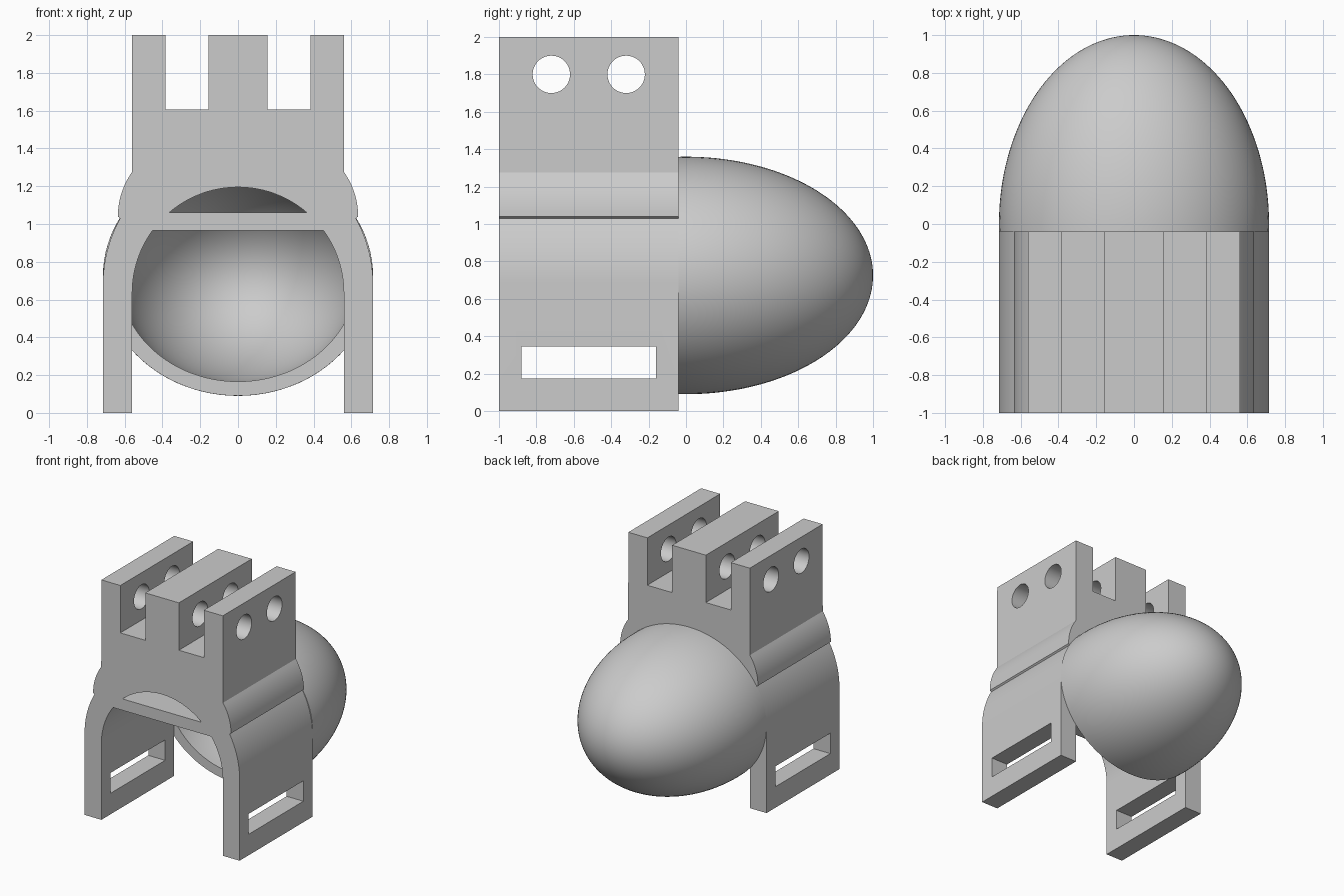
import bpy, bmesh
from math import sin, cos, asin, pi, radians, sqrt
from mathutils import Matrix

cube = bpy.data.objects.get("Cube")
if cube:
    bpy.data.objects.remove(cube, do_unlink=True)

grey = bpy.data.materials.new("plain grey")
grey.use_nodes = True
grey.diffuse_color = (0.6, 0.6, 0.6, 1)
grey.node_tree.nodes["Principled BSDF"].inputs["Base Color"].default_value = (0.6, 0.6, 0.6, 1)

FRONT, BACK = -1.0, -0.04


def to_object(name, bm):
    bmesh.ops.recalc_face_normals(bm, faces=bm.faces)
    mesh = bpy.data.meshes.new(name)
    bm.to_mesh(mesh)
    bm.free()
    mesh.materials.append(grey)
    obj = bpy.data.objects.new(name, mesh)
    bpy.context.collection.objects.link(obj)
    return obj


def prism(name, points, y0, y1):
    """Extrude an x-z outline along y."""
    bm = bmesh.new()
    face = bm.faces.new([bm.verts.new((x, y0, z)) for x, z in points])
    out = bmesh.ops.extrude_face_region(bm, geom=[face])
    moved = [v for v in out["geom"] if isinstance(v, bmesh.types.BMVert)]
    bmesh.ops.translate(bm, verts=moved, vec=(0, y1 - y0, 0))
    return to_object(name, bm)


def arc(cx, cz, r, a0, a1, n):
    return [(cx + r * cos(a0 + (a1 - a0) * i / n), cz + r * sin(a0 + (a1 - a0) * i / n))
            for i in range(n + 1)]


def activate(obj):
    bpy.ops.object.select_all(action="DESELECT")
    obj.select_set(True)
    bpy.context.view_layer.objects.active = obj


def cut(target, cutter):
    cutter.hide_render = True
    mod = target.modifiers.new("cut", "BOOLEAN")
    mod.operation, mod.solver, mod.object = "DIFFERENCE", "EXACT", cutter
    activate(target)
    bpy.ops.object.modifier_apply(modifier=mod.name)
    bpy.data.objects.remove(cutter, do_unlink=True)


# Bracket outline, right half from crown to arch, then mirrored
ARCH_R, ARCH_Z = 0.56, 0.635
BAR_LOW, BAR_HIGH = 0.965, 1.06
half = [(0.155, 1.605), (0.385, 1.605), (0.385, 2), (0.56, 2)]
half.insert(0, (0.155, 2))
half += arc(0.23, 1.04, 0.406, asin(0.235 / 0.406), 0, 10)
half += arc(0, 0.68, 0.715, asin(0.35 / 0.715), 0, 16)
half += [(0.715, 0), (0.56, 0)]
half += arc(0, ARCH_Z, ARCH_R, 0, asin((BAR_LOW - ARCH_Z) / ARCH_R), 16)
outline = half + [(-x, z) for x, z in reversed(half)]
bracket = prism("strap_bracket", outline, FRONT, BACK)

# Arched window above the cross bar
a = asin((BAR_HIGH - ARCH_Z) / ARCH_R)
cut(bracket, prism("window_cutter", arc(0, ARCH_Z, ARCH_R, a, pi - a, 24), FRONT - 0.1, BACK + 0.1))

# Strap slits through both legs
slit = [(-1, 0.175), (1, 0.175), (1, 0.345), (-1, 0.345)]
cut(bracket, prism("slit_cutter", slit, -0.88, -0.16))

# Bolt holes through the three lugs
for y in (-0.72, -0.32):
    bm = bmesh.new()
    bmesh.ops.create_cone(bm, cap_ends=True, segments=48, radius1=0.1, radius2=0.1, depth=2,
                          matrix=Matrix.Translation((0, y, 1.8)) @ Matrix.Rotation(pi / 2, 4, "Y"))
    cut(bracket, to_object("bolt_cutter", bm))

# Hollow egg-shaped dome: a shell profile spun about the y axis, then flattened
def quarter(radius, length, n=40):
    start = asin(BACK / length)
    angles = [start + (pi / 2 - start) * i / n for i in range(n + 1)]
    return [(radius * cos(t), length * sin(t)) for t in angles]


bm = bmesh.new()
profile = quarter(0.63, 0.92)[::-1] + quarter(0.715, 1.0)
verts = [bm.verts.new((r, y, 0)) for r, y in profile]
edges = [bm.edges.new(pair) for pair in zip(verts, verts[1:])]
bmesh.ops.spin(bm, geom=verts + edges, cent=(0, 0, 0), axis=(0, 1, 0), angle=2 * pi, steps=96)
bmesh.ops.remove_doubles(bm, verts=bm.verts, dist=0.0002)
bmesh.ops.scale(bm, vec=(1, 1, 0.888), verts=bm.verts)
bmesh.ops.translate(bm, vec=(0, 0, 0.725), verts=bm.verts)
dome = to_object("dome_shell", bm)

for obj in (bracket, dome):
    activate(obj)
    bpy.ops.object.shade_smooth_by_angle(angle=radians(25))
